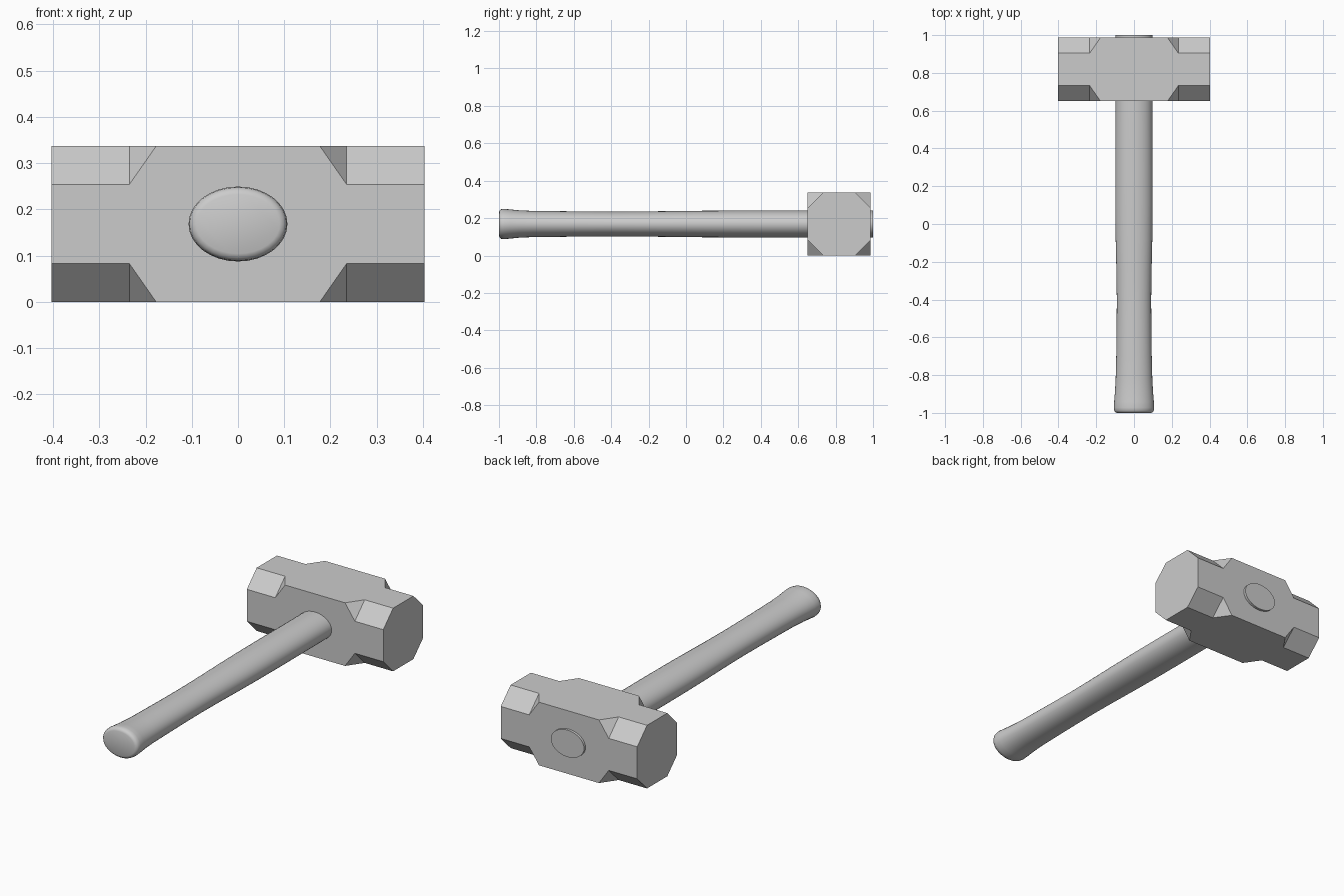
import bpy, bmesh, math

if "Cube" in bpy.data.objects:
    bpy.data.objects.remove(bpy.data.objects["Cube"])

ZC = 0.1685          # height of the handle axis
HEAD_Y = 0.8185      # centre of the head along the handle
HALF = 0.1685        # half thickness of the head


def loft(name, rings, cap_angle=None):
    """Skin a list of equal-length point rings and close both ends."""
    bm = bmesh.new()
    loops = [[bm.verts.new(p) for p in ring] for ring in rings]
    n = len(loops[0])
    for a, b in zip(loops, loops[1:]):
        for i in range(n):
            j = (i + 1) % n
            bm.faces.new((a[i], a[j], b[j], b[i]))
    bm.faces.new(loops[0])
    bm.faces.new(loops[-1])
    bmesh.ops.remove_doubles(bm, verts=bm.verts, dist=1e-5)
    bmesh.ops.recalc_face_normals(bm, faces=bm.faces)
    me = bpy.data.meshes.new(name)
    bm.to_mesh(me)
    bm.free()
    ob = bpy.data.objects.new(name, me)
    bpy.context.collection.objects.link(ob)
    return ob


def head_ring(x, c):
    """Square section with its corners cut back by c."""
    h, k = HALF, HALF - c
    pts = [(h, -k), (h, k), (k, h), (-k, h), (-h, k), (-h, -k), (-k, -h), (k, -h)]
    return [(x, HEAD_Y + y, ZC + z) for y, z in pts]


def oval_ring(y, rx, rz, n=32):
    return [(rx * math.cos(2 * math.pi * i / n), y,
             ZC + rz * math.sin(2 * math.pi * i / n)) for i in range(n)]


# Steel head: chamfered octagonal ends running out into a square middle
sections = [(0.403, 0.083), (0.235, 0.083), (0.177, 0.0)]
sections = [(-x, c) for x, c in sections] + sections[::-1]
loft("hammer_head", [head_ring(x, c) for x, c in sections])

# Oval handle: rounded flared butt, slim grip, straight through the head
profile = [(-1.0, 0.090, 0.064), (-0.996, 0.099, 0.073), (-0.988, 0.105, 0.079),
           (-0.972, 0.107, 0.081), (-0.94, 0.105, 0.078), (-0.89, 0.101, 0.073),
           (-0.82, 0.097, 0.070), (-0.70, 0.094, 0.069), (-0.55, 0.092, 0.067),
           (-0.40, 0.091, 0.066), (-0.25, 0.093, 0.067), (-0.08, 0.097, 0.069),
           (0.10, 0.099, 0.071), (0.30, 0.099, 0.072), (0.60, 0.098, 0.072),
           (1.0, 0.098, 0.072)]
handle = loft("handle", [oval_ring(*p) for p in profile])
bpy.ops.object.select_all(action='DESELECT')
handle.select_set(True)
bpy.context.view_layer.objects.active = handle
bpy.ops.object.shade_smooth_by_angle(angle=math.radians(50))
